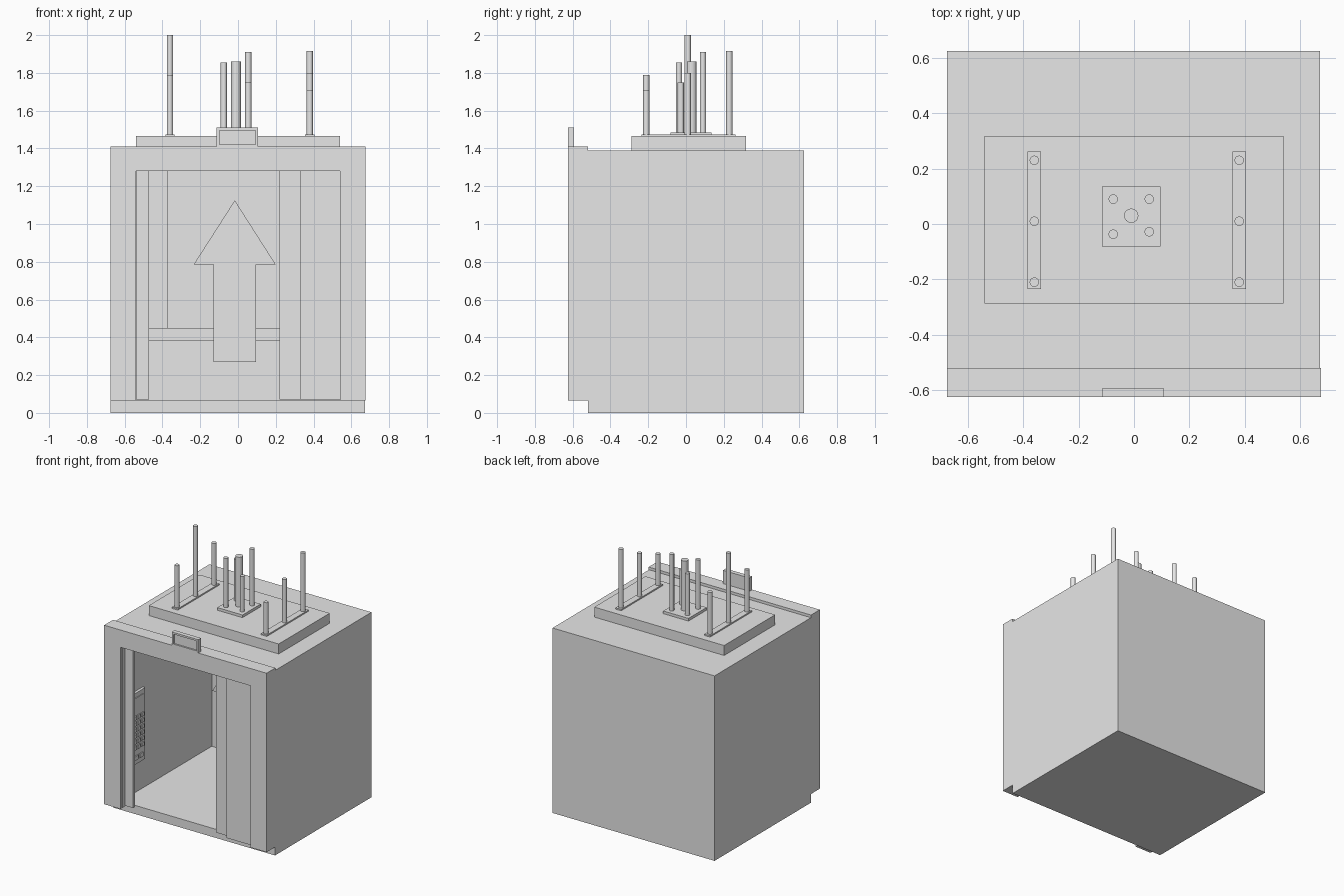
import bpy, bmesh
from mathutils import Vector

if "Cube" in bpy.data.objects:
    bpy.data.objects.remove(bpy.data.objects["Cube"])

# One plain grey for everything
grey = bpy.data.materials.new("plain_grey")
grey.use_nodes = True
grey.diffuse_color = (0.8, 0.8, 0.8, 1)
grey.node_tree.nodes["Principled BSDF"].inputs["Base Color"].default_value = (0.8, 0.8, 0.8, 1)


def finish(name, bm):
    bmesh.ops.recalc_face_normals(bm, faces=bm.faces)
    mesh = bpy.data.meshes.new(name)
    bm.to_mesh(mesh)
    bm.free()
    mesh.materials.append(grey)
    obj = bpy.data.objects.new(name, mesh)
    bpy.context.collection.objects.link(obj)
    return obj


def box_mesh(x, y, z):
    bm = bmesh.new()
    bmesh.ops.create_cube(bm, size=1)
    for v in bm.verts:
        v.co = Vector([r[0] if c < 0 else r[1] for c, r in zip(v.co, (x, y, z))])
    return bm


def box(name, x, y, z):
    return finish(name, box_mesh(x, y, z))


def hollow_box(name, x, y, z, rim, depth):
    """Box whose front face is inset by a rim and pushed back."""
    bm = box_mesh(x, y, z)
    bm.normal_update()
    front = min(bm.faces, key=lambda f: f.calc_center_median().y)
    bmesh.ops.inset_individual(bm, faces=[front], thickness=rim, use_even_offset=True)
    pushed = bmesh.ops.extrude_discrete_faces(bm, faces=[front])["faces"][0]
    bmesh.ops.translate(bm, verts=pushed.verts, vec=(0, depth, 0))
    return finish(name, bm)


def prism(name, outline, y0, y1):
    """Front outline in x and z, extruded along y."""
    bm = bmesh.new()
    face = bm.faces.new([bm.verts.new((x, y0, z)) for x, z in outline])
    moved = bmesh.ops.extrude_face_region(bm, geom=[face])["geom"]
    verts = [g for g in moved if isinstance(g, bmesh.types.BMVert)]
    bmesh.ops.translate(bm, verts=verts, vec=(0, y1 - y0, 0))
    return finish(name, bm)


def rod(name, x, y, radius, z0, z1):
    bm = bmesh.new()
    bmesh.ops.create_cone(bm, cap_ends=True, segments=16, radius1=radius,
                          radius2=radius, depth=z1 - z0)
    bmesh.ops.translate(bm, verts=bm.verts, vec=(x, y, (z0 + z1) / 2))
    return finish(name, bm)


# Cabin shell and door frame
hollow_box("cabin_shell", (-0.675, 0.672), (-0.52, 0.625), (0, 1.39), 0.065, 1.08)
prism("door_frame", [(-0.675, 0.065), (-0.675, 1.41), (0.675, 1.41), (0.675, 0.065),
                     (0.54, 0.065), (0.54, 1.28), (-0.54, 1.28), (-0.54, 0.065)],
      -0.625, -0.52)

# Sliding door leaves, partly open
outer, inner = (-0.605, -0.58), (-0.575, -0.55)
box("right_outer_door", (-0.55, -0.535), outer, (0.072, 1.285))
box("right_inner_door", (-0.55, -0.47), inner, (0.072, 1.285))
box("left_outer_door", (0.33, 0.55), outer, (0.072, 1.285))
box("left_inner_door", (0.22, 0.55), inner, (0.072, 1.285))

# Cabin interior
box("mirror", (-0.375, 0.375), (0.552, 0.562), (0.45, 1.3))
box("handrail", (-0.52, 0.52), (0.52, 0.562), (0.38, 0.45))
prism("direction_arrow", [(-0.13, 0.27), (-0.13, 0.785), (-0.235, 0.785), (-0.017, 1.125),
                          (0.2, 0.785), (0.095, 0.785), (0.095, 0.27)], 0.03, 0.05)

# Control panel on the right wall
box("control_panel", (-0.612, -0.59), (-0.42, -0.26), (0.29, 0.825))
box("control_screen", (-0.592, -0.585), (-0.4, -0.28), (0.69, 0.79))
for row in range(6):
    for col in range(3):
        y, z = -0.385 + col * 0.045, 0.64 - row * 0.045
        box("floor_button", (-0.592, -0.582), (y - 0.014, y + 0.014), (z - 0.014, z + 0.014))
for y in (-0.37, -0.31):
    box("door_button", (-0.592, -0.582), (y - 0.02, y + 0.02), (0.325, 0.355))

# Floor indicator above the doorway
hollow_box("floor_indicator", (-0.113, 0.107), (-0.625, -0.592), (1.408, 1.51), 0.014, 0.012)

# Roof plinth with mounting plates
box("roof_plinth", (-0.54, 0.54), (-0.288, 0.318), (1.385, 1.465))
box("center_plate", (-0.115, 0.095), (-0.082, 0.135), (1.46, 1.485))
for side, x, tops in (("right", -0.36, (1.79, 2.0, 1.79)), ("left", 0.38, (1.71, 1.8, 1.915))):
    box(side + "_rod_strip", (x - 0.024, x + 0.024), (-0.235, 0.262), (1.46, 1.475))
    for i, top in enumerate(tops):
        rod(side + "_rod", x, -0.21 + 0.22 * i, 0.017, 1.47, top)

# Central cluster of hoist rods
rod("center_rod", -0.01, 0.03, 0.026, 1.48, 1.86)
for x, y, top in ((-0.075, -0.037, 1.855), (0.055, -0.028, 1.75),
                  (-0.075, 0.09, 1.8), (0.055, 0.09, 1.91)):
    rod("corner_rod", x, y, 0.017, 1.48, top)
